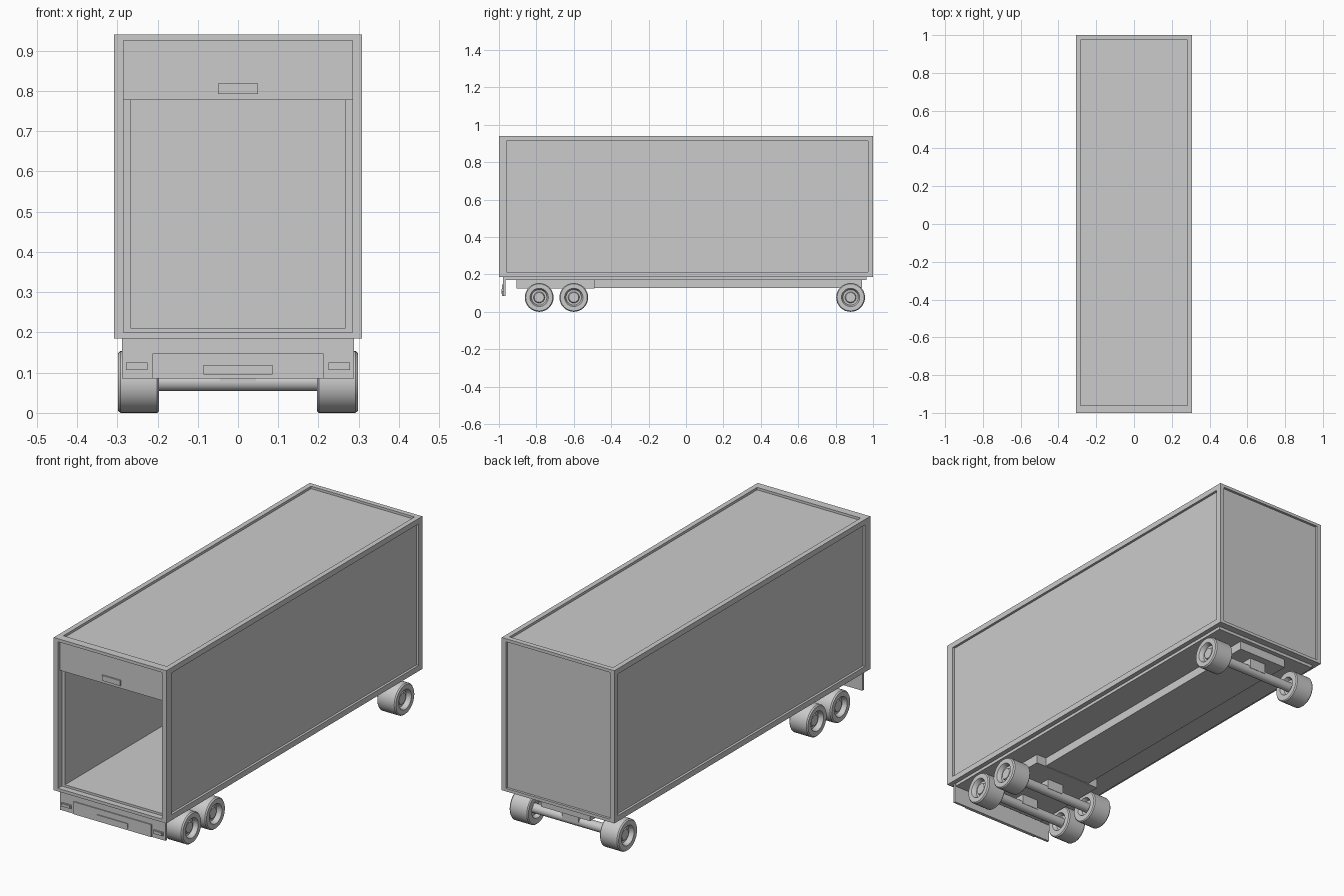
import bpy, bmesh, math
from mathutils import Vector, Matrix

if "Cube" in bpy.data.objects:
    bpy.data.objects.remove(bpy.data.objects["Cube"])


def finish(name, bm, smooth=False):
    bmesh.ops.recalc_face_normals(bm, faces=bm.faces)
    me = bpy.data.meshes.new(name)
    bm.to_mesh(me)
    bm.free()
    ob = bpy.data.objects.new(name, me)
    bpy.context.collection.objects.link(ob)
    if smooth:
        bpy.ops.object.select_all(action='DESELECT')
        bpy.context.view_layer.objects.active = ob
        ob.select_set(True)
        bpy.ops.object.shade_smooth_by_angle(angle=math.radians(35))
    return ob


def box(name, x, y, z):
    bm = bmesh.new()
    size = (x[1] - x[0], y[1] - y[0], z[1] - z[0])
    mid = ((x[0] + x[1]) / 2, (y[0] + y[1]) / 2, (z[0] + z[1]) / 2)
    bmesh.ops.create_cube(bm, size=1, matrix=Matrix.Translation(mid) @ Matrix.Diagonal((*size, 1)))
    return finish(name, bm)


def lathe_x(name, profile, centre, steps=32):
    # revolve an (x, radius) profile around a line parallel to x
    bm = bmesh.new()
    vs = [bm.verts.new((px, 0, pr)) for px, pr in profile]
    es = [bm.edges.new(p) for p in zip(vs, vs[1:])]
    bmesh.ops.spin(bm, geom=vs + es, cent=(0, 0, 0), axis=(1, 0, 0), angle=math.tau, steps=steps)
    bmesh.ops.remove_doubles(bm, verts=bm.verts, dist=1e-5)
    bmesh.ops.translate(bm, verts=bm.verts, vec=centre)
    return finish(name, bm, True)


def recess(bm, face, limits, depth):
    # inset a face to exact limits {axis: (low, high)}, then push it inwards
    n = face.normal.copy()
    bmesh.ops.inset_individual(bm, faces=[face], thickness=0.005)
    mid = face.calc_center_median()
    for v in face.verts:
        for axis, (lo, hi) in limits.items():
            v.co[axis] = lo if v.co[axis] < mid[axis] else hi
    new = bmesh.ops.extrude_discrete_faces(bm, faces=[face])['faces'][0]
    for v in new.verts:
        v.co -= n * depth
    bm.normal_update()
    return new


# cargo body: framed, recessed panels and a hollow interior open at the front
bm = bmesh.new()
bmesh.ops.create_cube(bm, size=1, matrix=Matrix.Translation((0, 0, 0.5625)) @ Matrix.Diagonal((0.616, 2, 0.755, 1)))
bm.normal_update()


def side(n):
    return next(f for f in bm.faces if f.normal.dot(Vector(n)) > 0.99 and f.calc_area() > 0.3)


for sx in (-1, 1):
    recess(bm, side((sx, 0, 0)), {1: (-0.96, 0.972), 2: (0.213, 0.913)}, 0.012)
recess(bm, side((0, 0, 1)), {0: (-0.283, 0.283), 1: (-0.96, 0.975)}, 0.012)
recess(bm, side((0, 1, 0)), {0: (-0.285, 0.285), 2: (0.2, 0.925)}, 0.012)
jamb = recess(bm, side((0, -1, 0)), {0: (-0.285, 0.285), 2: (0.2, 0.925)}, 0.03)
recess(bm, jamb, {0: (-0.267, 0.267), 2: (0.211, 0.91)}, 1.93)
finish("cargo_body", bm)

# rolled-up door and its handle
box("door_header", (-0.285, 0.285), (-0.985, -0.965), (0.778, 0.925))
box("door_handle", (-0.05, 0.05), (-0.993, -0.98), (0.793, 0.819))

# chassis
box("floor_subframe", (-0.285, 0.285), (-0.965, 0.965), (0.17, 0.187))
box("chassis_spine", (-0.13, 0.13), (-0.495, 0.83), (0.128, 0.175))
box("rear_bogie_frame", (-0.185, 0.185), (-0.905, -0.49), (0.125, 0.175))
box("front_axle_frame", (-0.135, 0.135), (0.82, 0.942), (0.128, 0.175))

# bumper with raised panel, plate and lamps
box("bumper", (-0.288, 0.288), (-0.978, -0.966), (0.085, 0.187))
box("bumper_panel", (-0.213, 0.213), (-0.983, -0.97), (0.0855, 0.147))
box("bumper_plate", (-0.086, 0.086), (-0.987, -0.975), (0.095, 0.119))
for s in (-1, 1):
    box("lamp_housing", sorted((s * 0.225, s * 0.278)), (-0.984, -0.97), (0.107, 0.125))
    box("lamp_lens", sorted((s * 0.231, s * 0.273)), (-0.986, -0.98), (0.111, 0.122))

# axles and wheels
WHEEL = [(0.215, 0), (0.215, 0.036), (0.196, 0.045), (0.196, 0.072), (0.201, 0.077),
         (0.292, 0.077), (0.298, 0.072), (0.298, 0.049), (0.292, 0.045), (0.275, 0.041),
         (0.275, 0.03), (0.284, 0.026), (0.284, 0)]
for y in (-0.785, -0.6, 0.88):
    c = (0, y, 0.077)
    lathe_x("axle", [(-0.22, 0), (-0.22, 0.023), (0.22, 0.023), (0.22, 0)], c)
    box("axle_mount", (-0.045, 0.045), (y - 0.025, y + 0.025), (0.077, 0.13))
    for s in (-1, 1):
        lathe_x("wheel", [(s * px, r) for px, r in WHEEL], c)
